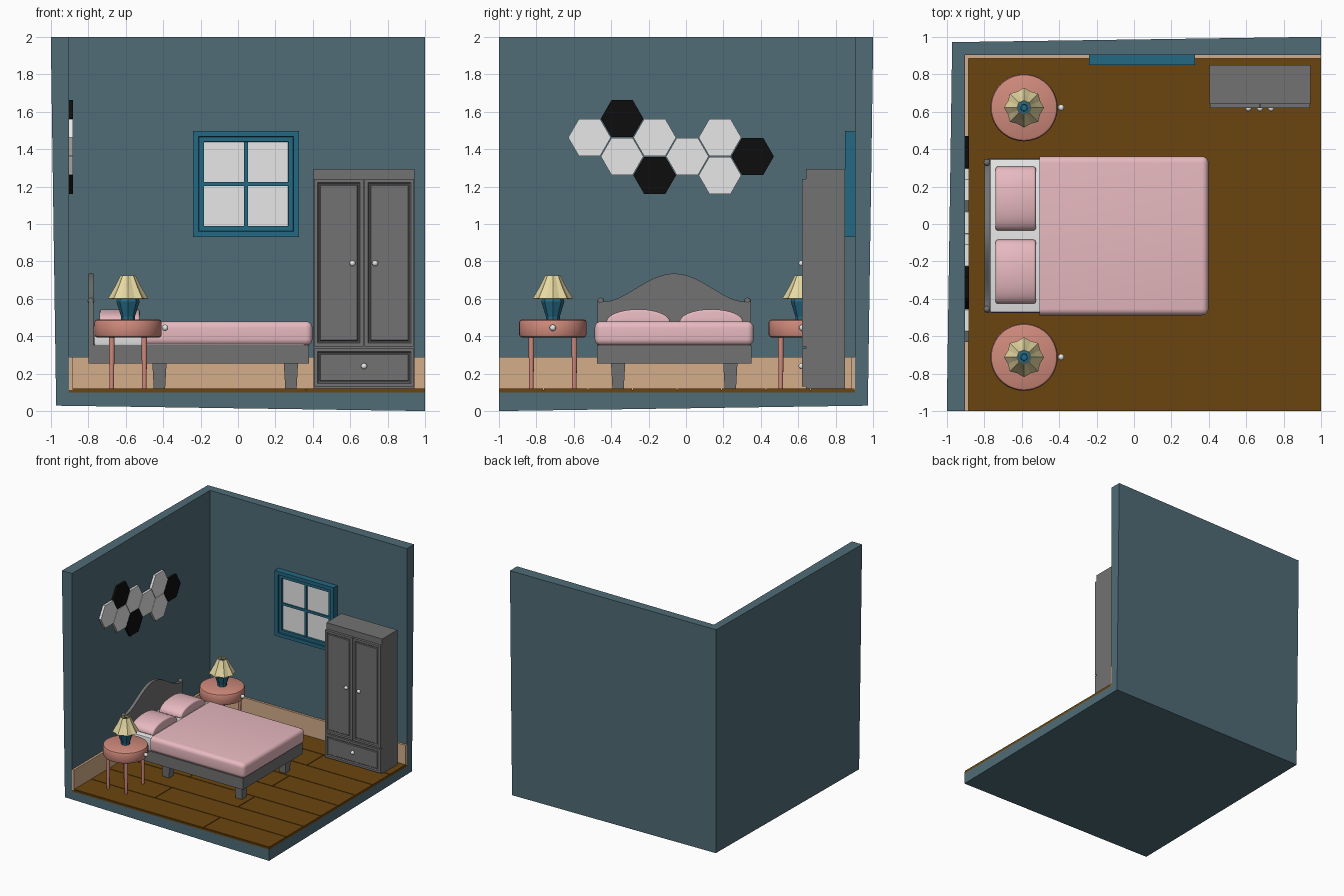
import bpy, bmesh, math
from mathutils import Vector

if "Cube" in bpy.data.objects:
    bpy.data.objects.remove(bpy.data.objects["Cube"])


def mat(name, r, g, b):
    m = bpy.data.materials.new(name)
    lin = [((c / 255 + 0.055) / 1.055) ** 2.4 if c > 10 else c / 3295 for c in (r, g, b)]
    m.diffuse_color = (*lin, 1)
    m.use_nodes = True
    m.node_tree.nodes["Principled BSDF"].inputs["Base Color"].default_value = m.diffuse_color
    return m


WALL = mat("wall_blue", 80, 108, 119)
BROWN = mat("floor_brown", 106, 69, 15)
TAN = mat("baseboard_tan", 212, 173, 138)
TEAL = mat("teal", 36, 104, 130)
WHITE = mat("white", 231, 231, 231)
GREY = mat("furniture_grey", 114, 114, 114)
PINK = mat("bedding_pink", 232, 186, 192)
SALMON = mat("nightstand_salmon", 208, 138, 124)
CREAM = mat("lampshade_cream", 238, 224, 168)
BLACK = mat("black", 13, 13, 13)


def finish(bm, name, material, smooth=False, recalc=True):
    if recalc:
        bmesh.ops.recalc_face_normals(bm, faces=bm.faces[:])
    me = bpy.data.meshes.new(name)
    bm.to_mesh(me)
    bm.free()
    me.materials.append(material)
    ob = bpy.data.objects.new(name, me)
    bpy.context.collection.objects.link(ob)
    if smooth:
        bpy.ops.object.select_all(action='DESELECT')
        ob.select_set(True)
        bpy.context.view_layer.objects.active = ob
        bpy.ops.object.shade_smooth_by_angle(angle=math.radians(35))
    return ob


def box_bm(x0, x1, y0, y1, z0, z1):
    bm = bmesh.new()
    bmesh.ops.create_cube(bm, size=1)
    for v in bm.verts:
        v.co = ((x0, x1)[v.co.x > 0], (y0, y1)[v.co.y > 0], (z0, z1)[v.co.z > 0])
    bmesh.ops.recalc_face_normals(bm, faces=bm.faces[:])
    return bm


def box(name, material, *b):
    return finish(box_bm(*b), name, material)


def panel(name, material, bounds, insets):
    """Box whose front (-y) face is inset repeatedly by (width, depth)."""
    bm = box_bm(*bounds)
    face = min(bm.faces, key=lambda f: f.calc_center_median().y)
    for w, d in insets:
        bmesh.ops.inset_region(bm, faces=[face], thickness=w, use_even_offset=True)
        for v in face.verts:
            v.co.y += d
    return finish(bm, name, material)


def prism(name, material, yz, x0, x1, smooth=False, bevel=0):
    """Outline in the yz plane, extruded along x."""
    bm = bmesh.new()
    f = bm.faces.new([bm.verts.new((x0, y, z)) for y, z in yz])
    r = bmesh.ops.extrude_face_region(bm, geom=[f])
    bmesh.ops.translate(bm, verts=[g for g in r["geom"] if isinstance(g, bmesh.types.BMVert)], vec=(x1 - x0, 0, 0))
    if bevel:
        caps = [e for e in bm.edges if abs(e.verts[0].co.x - e.verts[1].co.x) < 1e-6]
        bmesh.ops.bevel(bm, geom=caps, offset=bevel, segments=3, profile=0.5, affect='EDGES')
    return finish(bm, name, material, smooth)


def lathe(name, material, profile, x, y, n, smooth=False, star=1.0, caps=True):
    """Revolve (radius, z) points; star scales every other corner."""
    bm = bmesh.new()
    rings = []
    for r, z in profile:
        rings.append([bm.verts.new((x + r * (star if i % 2 else 1) * math.cos(2 * math.pi * i / n),
                                    y + r * (star if i % 2 else 1) * math.sin(2 * math.pi * i / n), z))
                      for i in range(n)])
    for a, b in zip(rings, rings[1:]):
        for i in range(n):
            j = (i + 1) % n
            bm.faces.new((a[i], a[j], b[j], b[i]))
    if caps:
        bm.faces.new(rings[0])
        bm.faces.new(rings[-1])
    return finish(bm, name, material, smooth)


def knob(name, material, x, y, z, r):
    bm = bmesh.new()
    bmesh.ops.create_uvsphere(bm, u_segments=16, v_segments=10, radius=r)
    bmesh.ops.translate(bm, verts=bm.verts[:], vec=(x, y, z))
    finish(bm, name, material, True)


# Room shell: three inner planes thickened outwards
W, FZ = 0.903, 0.098
bm = bmesh.new()
A, B, C, D, E, F, G = [bm.verts.new(p) for p in (
    (-W, W, FZ), (-W, -1, FZ), (1, W, FZ), (-W, W, 2), (1, -1, FZ), (-W, -1, 2), (1, W, 2))]
for f in ((B, E, C, A), (B, A, D, F), (A, C, G, D)):
    bm.faces.new(f)
shell = finish(bm, "room_shell", WALL, recalc=False)
s = shell.modifiers.new("thickness", 'SOLIDIFY')
s.thickness, s.offset = 0.098, -1

# Floor planks over a base, with thin seams
box("floor_base", BROWN, -W, 1, -1, W, FZ, 0.112)
pw, gap = (W + 1) / 8, 0.003
for i in range(8):
    y1 = W - i * pw
    cut = 0.365 if i % 2 else -0.27
    for a, b in ((-W, cut - gap), (cut + gap, 1)):
        box("floor_plank", BROWN, a, b, y1 - pw + gap, y1 - gap, 0.105, 0.12)

# Baseboards
box("left_baseboard", TAN, -W, -0.884, -1, W, 0.1, 0.289)
box("back_baseboard", TAN, -W, 1, 0.884, W, 0.1, 0.289)

# Window
cx, cz, h = 0.043, 1.214, 0.284
panel("window_frame", TEAL, (cx - h, cx + h, 0.85, W, cz - h, cz + h),
      [(0.03, 0), (0.002, 0.012), (0.026, 0), (0.001, 0.022)])
box("window_glass", WHITE, cx - 0.226, cx + 0.226, 0.880, 0.888, cz - 0.226, cz + 0.226)
box("window_upright_bar", TEAL, cx - 0.01, cx + 0.01, 0.868, 0.888, cz - 0.227, cz + 0.227)
box("window_cross_bar", TEAL, cx - 0.227, cx + 0.227, 0.868, 0.888, cz - 0.01, cz + 0.01)

# Wardrobe
box("wardrobe_body", GREY, 0.404, 0.944, 0.642, 0.85, 0.12, 1.295)
inset = [(0.018, 0), (0.006, 0.008), (0.006, 0), (0.004, -0.005)]
for name, b in (("left_door", (0.406, 0.671, 0.345, 1.24)), ("right_door", (0.677, 0.942, 0.345, 1.24)),
                ("drawer", (0.406, 0.942, 0.13, 0.335))):
    panel("wardrobe_" + name, GREY, (b[0], b[1], 0.62, 0.645, b[2], b[3]), inset)
for x, z in ((0.612, 0.79), (0.733, 0.79), (0.674, 0.24)):
    knob("wardrobe_knob", WHITE, x, 0.618, z, 0.016)

# Bed frame, legs and headboard
yc = -0.063
box("bed_frame", GREY, -0.78, 0.38, yc - 0.412, yc + 0.412, 0.254, 0.352)
for x in (-0.42, 0.283):
    for y in (yc - 0.3, yc + 0.3):
        bm = box_bm(x - 0.038, x + 0.038, y - 0.038, y + 0.038, 0.12, 0.256)
        for v in bm.verts:
            if v.co.z < 0.2:
                v.co.x = x + (v.co.x - x) * 0.8
                v.co.y = y + (v.co.y - y) * 0.8
        finish(bm, "bed_leg", GREY)
top = []
for i in range(33):
    t = -1 + i / 16
    top.append((yc + t * 0.37, 0.585 + 0.15 * (0.5 + 0.5 * math.cos(math.pi * t)) ** 0.85))
prism("headboard", GREY, [(yc - 0.41, 0.254), (yc - 0.41, 0.585)] + top +
      [(yc + 0.41, 0.585), (yc + 0.41, 0.254)], -0.80, -0.772, True)
for sgn in (-1, 1):
    knob("headboard_knob", GREY, -0.786, yc + sgn * 0.392, 0.588, 0.018)

# Mattress and blanket
bm = box_bm(-0.772, 0.36, yc - 0.411, yc + 0.411, 0.35, 0.466)
bmesh.ops.bevel(bm, geom=bm.edges[:], offset=0.012, segments=2, profile=0.5, affect='EDGES')
finish(bm, "mattress", WHITE, True)
bm = box_bm(-0.505, 0.398, yc - 0.425, yc + 0.425, 0.35, 0.48)
edges = [e for e in bm.edges if max(v.co.x for v in e.verts) > 0]
bmesh.ops.bevel(bm, geom=edges, offset=0.035, segments=5, profile=0.5, affect='EDGES')
finish(bm, "blanket", PINK, True)

# Pillows: arched cross-section
for y in (yc - 0.192, yc + 0.199):
    arch = [(y + 0.171 * math.cos(math.pi * i / 24),
             0.47 + 0.074 * math.sin(math.pi * i / 24) ** 0.9) for i in range(25)]
    prism("pillow", PINK, arch + [(y - 0.165, 0.46), (y + 0.165, 0.46)], -0.74, -0.525, True, 0.012)

# Nightstands with lamps
tx = -0.588
for ty in (0.622, -0.712):
    lathe("nightstand_top", SALMON, [(0.165, 0.393), (0.175, 0.398), (0.18, 0.408), (0.18, 0.475),
                                     (0.175, 0.485), (0.165, 0.49)], tx, ty, 40, True)
    for sx in (-0.087, 0.087):
        for sy in (-0.115, 0.115):
            lathe("nightstand_leg", SALMON, [(0.012, 0.12), (0.015, 0.4)], tx + sx, ty + sy, 12, True)
    knob("nightstand_knob", WHITE, tx + 0.198, ty, 0.445, 0.017)
    lathe("lamp_base", TEAL, [(0.037, 0.488), (0.037, 0.505), (0.062, 0.585), (0.055, 0.605),
                              (0.02, 0.612), (0.018, 0.71)], tx, ty, 8)
    shade = lathe("lamp_shade", CREAM, [(0.107, 0.602), (0.07, 0.665), (0.04, 0.725)],
                  tx, ty, 16, star=0.87, caps=False)
    m = shade.modifiers.new("thickness", 'SOLIDIFY')
    m.thickness, m.offset = 0.005, -1

# Hexagon wall panels: (column, row, material)
for c, r, m in ((0, 2, WHITE), (1, 3, BLACK), (1, 1, WHITE), (2, 2, WHITE), (2, 0, BLACK),
                (3, 1, WHITE), (4, 2, WHITE), (4, 0, WHITE), (5, 1, BLACK)):
    y, z = -0.516 + 0.1744 * c, 1.26 + 0.1012 * r
    prism("wall_hexagon", m, [(y + 0.114 * math.cos(math.pi * k / 3), z + 0.114 * math.sin(math.pi * k / 3))
                              for k in range(6)], -W, -0.883)
